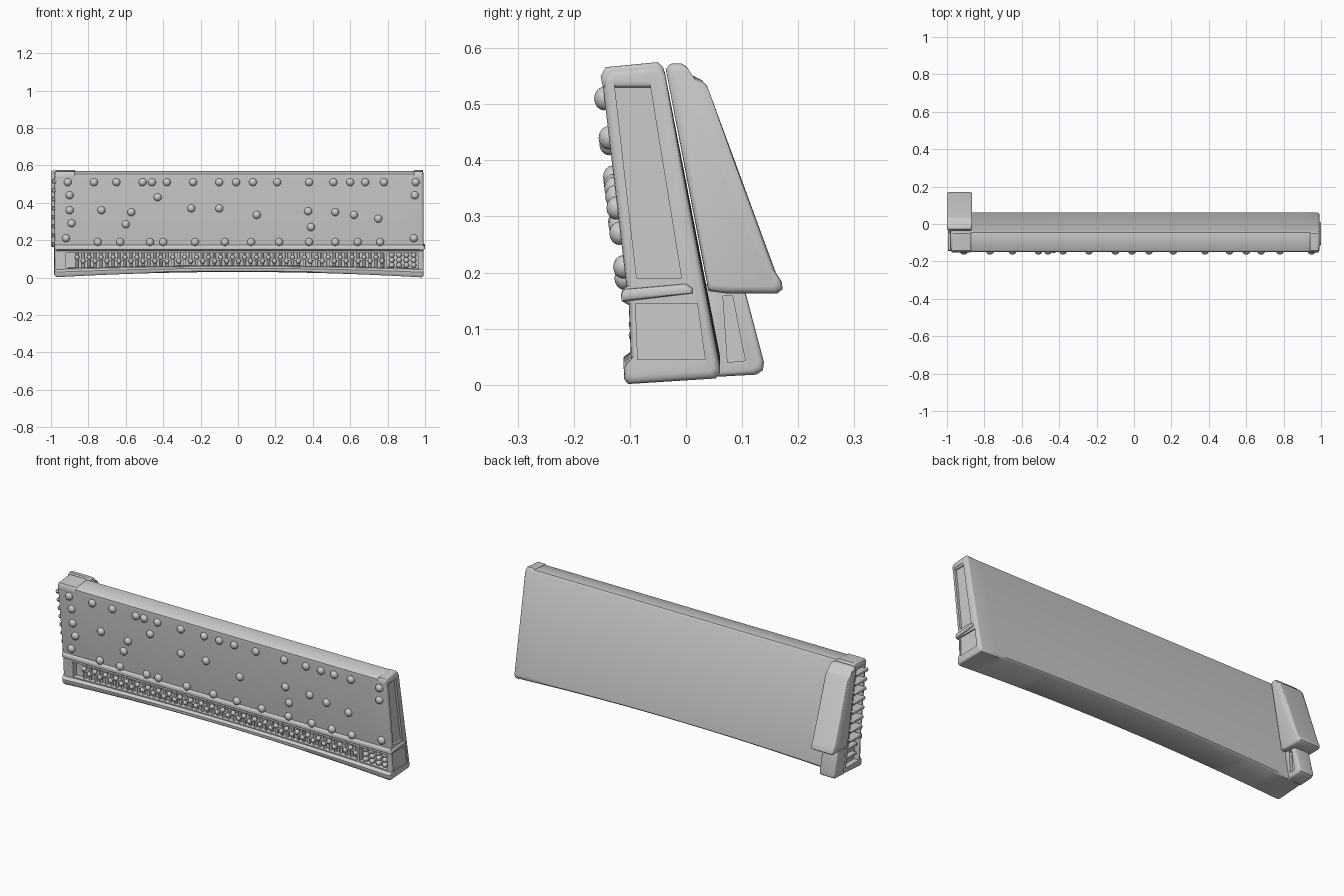
import bpy, bmesh, math
from mathutils import Matrix, Vector

if "Cube" in bpy.data.objects:
    bpy.data.objects.remove(bpy.data.objects["Cube"])

grey = bpy.data.materials.new("plain_grey")
grey.diffuse_color = (0.6, 0.6, 0.6, 1)
grey.use_nodes = True
grey.node_tree.nodes["Principled BSDF"].inputs["Base Color"].default_value = grey.diffuse_color


def finish(name, bm):
    bmesh.ops.recalc_face_normals(bm, faces=bm.faces)
    me = bpy.data.meshes.new(name)
    bm.to_mesh(me)
    bm.free()
    me.materials.append(grey)
    ob = bpy.data.objects.new(name, me)
    bpy.context.collection.objects.link(ob)
    return ob


def loft(name, pts, x0, x1, r=0.0, arch=0.0, steps=1):
    """Sweep a (y, z) profile along x with rounded ends and an optional arched underside."""
    ys, zs = [p[0] for p in pts], [p[1] for p in pts]
    cy, cz = (min(ys) + max(ys)) / 2, (min(zs) + max(zs)) / 2
    hy, hz = (max(ys) - min(ys)) / 2, (max(zs) - min(zs)) / 2
    full = [(x0 + r + (x1 - x0 - 2 * r) * i / steps, 0) for i in range(steps + 1)]
    if r:
        ends = [(r * (1 - math.cos(a)), r * (1 - math.sin(a)))
                for a in (0, math.pi / 6, math.pi / 3)]
        full = ([(x0 + d, s) for d, s in ends] + full
                + [(x1 - d, s) for d, s in reversed(ends)])
    bm = bmesh.new()
    rings = []
    for x, s in full:
        ring = []
        for y, z in pts:
            y2 = cy + (y - cy) * (1 - s / hy)
            z2 = cz + (z - cz) * (1 - s / hz)
            z2 += arch * max(0, 1 - x * x) * max(0, min(1, (0.1 - z2) / 0.1))
            ring.append(bm.verts.new((x, y2, z2)))
        rings.append(ring)
    n = len(pts)
    for a, b in zip(rings, rings[1:]):
        for i in range(n):
            bm.faces.new((a[i], a[(i + 1) % n], b[(i + 1) % n], b[i]))
    bm.faces.new(rings[0])
    bm.faces.new(rings[-1])
    return finish(name, bm)


def cut(ob, cutter):
    m = ob.modifiers.new("cut", 'BOOLEAN')
    m.operation, m.solver, m.object = 'DIFFERENCE', 'EXACT', cutter
    bpy.context.view_layer.objects.active = ob
    bpy.ops.object.modifier_apply(modifier=m.name)
    bpy.data.objects.remove(cutter)


def front_y(z):
    return -0.106 - 0.113 * (z - 0.175)


def beads(name, items, squash=1.0, seg=12):
    """Balls given as (x, y, z, radius), joined in one object."""
    bm = bmesh.new()
    for x, y, z, r in items:
        bmesh.ops.create_uvsphere(bm, u_segments=seg, v_segments=seg * 2 // 3, radius=1,
                                  matrix=Matrix.Translation((x, y, z))
                                  @ Matrix.Diagonal((r, r * squash, r, 1)))
    return finish(name, bm)


# Leaning slab with a ledge and a bottom lip
slab = loft("slab", [
    (-0.103, 0.0), (-0.11, 0.008), (-0.111, 0.028), (-0.098, 0.042), (-0.102, 0.142),
    (-0.114, 0.149), (-0.116, 0.16), (-0.113, 0.17), (-0.106, 0.175), (-0.149, 0.54),
    (-0.148, 0.555), (-0.138, 0.563), (-0.06, 0.571), (-0.046, 0.57), (-0.038, 0.558),
    (0.06, 0.035), (0.061, 0.02), (0.053, 0.01)], -0.98, 0.992, 0.014, 0.03, 24)

# Long opening along the bottom front
cut(slab, loft("opening_cutter", [(-0.2, 0.044), (-0.2, 0.136), (-0.07, 0.131), (-0.07, 0.05)],
               -0.92, 0.965, 0, 0.03, 24))

# Recessed panels at both ends
panel = [(-0.128, 0.54), (-0.065, 0.54), (-0.008, 0.19), (-0.088, 0.19)]
cut(slab, loft("right_panel_cutter", panel, 0.98, 1.1))
low = [(-0.09, 0.145), (0.02, 0.145), (0.034, 0.045), (-0.086, 0.045)]
cut(slab, loft("right_low_cutter", low, 0.986, 1.1))
cut(slab, loft("left_panel_cutter",
               [(-0.128, 0.54), (-0.06, 0.54), (0.03, 0.04), (-0.082, 0.04)], -1.1, -0.95))

# Raised band on the right end
band = loft("right_band", [(-0.114, 0.148), (-0.116, 0.158), (-0.112, 0.17), (0.0, 0.18),
                           (0.012, 0.172), (0.012, 0.163)], 0.965, 1.0, 0.008)

# Raised top corners
for name, a, b in (("left_top_corner", -0.978, -0.87), ("right_top_corner", 0.94, 0.99)):
    loft(name, [(-0.148, 0.53), (-0.152, 0.55), (-0.143, 0.566), (-0.05, 0.575),
                (-0.04, 0.565), (-0.036, 0.53)], a, b, 0.008)

# Ribs in the left end
for i in range(10):
    z = 0.08 + i * 0.048
    y = -0.006 - 0.168 * (z - 0.04)
    loft("left_rib", [(y - 0.055, z - 0.009), (y - 0.06, z), (y - 0.055, z + 0.009),
                      (y + 0.035, z + 0.014), (y + 0.04, z + 0.005), (y + 0.035, z - 0.004)],
         -0.995 if z > 0.17 else -0.975, -0.94, 0.006)

# Sloping rear block with a flared lower edge
loft("rear_block", [
    (-0.036, 0.562), (-0.028, 0.572), (-0.008, 0.573), (0.002, 0.566), (0.012, 0.551),
    (0.028, 0.543), (0.038, 0.532), (0.16, 0.2), (0.171, 0.183), (0.172, 0.17),
    (0.163, 0.163), (0.07, 0.163), (0.04, 0.167)], -1.0, -0.866, 0.012)

# Foot below the rear block, hollowed on its inner side
foot = loft("rear_foot", [(0.05, 0.014), (0.125, 0.018), (0.137, 0.026), (0.139, 0.04),
                          (0.102, 0.18), (0.03, 0.18)], -0.985, -0.895, 0.01)
cut(foot, loft("foot_cutter", [(0.074, 0.04), (0.106, 0.043), (0.1, 0.07), (0.083, 0.158),
                               (0.066, 0.158)], -0.912, -0.8))

# Round rivets on the front panel
top_row = [-.91, -.77, -.65, -.51, -.46, -.38, -.24, -.10, -.01, .08, .21, .38, .51, .60,
           .68, .78, .95]
low_row = [-.92, -.75, -.63, -.47, -.40, -.23, -.07, .07, .22, .38, .52, .64, .76, .94]
middle = [(-.90, .44), (.945, .44), (-.43, .43), (-.90, .36), (-.73, .36), (-.57, .35),
          (-.25, .37), (-.10, .37), (.10, .335), (.375, .355), (.52, .35), (.62, .335),
          (.75, .315), (-.89, .29), (-.60, .285), (.39, .27)]
spots = ([(x, .51) for x in top_row] + middle
         + [(x, .21 if abs(x) > .9 else .19) for x in low_row])
beads("rivets", [(x, front_y(z) - 0.002, z, 0.021) for x, z in spots], 0.85)

# Row of rods with ball joints inside the opening
bm = bmesh.new()
count = 52
xs = [-0.86 + 1.63 * i / (count - 1) for i in range(count)]
for x in xs:
    z0 = 0.05 + 0.015 * (1 - x * x)
    bmesh.ops.create_cone(bm, cap_ends=True, segments=8, radius1=0.008, radius2=0.008,
                          depth=0.14 - z0,
                          matrix=Matrix.Translation((x, -0.08, (0.14 + z0) / 2)))
finish("rods", bm)
beads("rod_balls", [(x, -0.09, 0.088 if i % 2 else 0.108, 0.013)
                    for i, x in enumerate(xs)], 1.0, 9)
loft("rod_rail", [(-0.092, 0.092), (-0.092, 0.104), (-0.068, 0.104), (-0.068, 0.092)],
     -0.87, 0.78)

# Divider and block of knobs at the right of the opening
loft("divider", [(-0.097, 0.04), (-0.1, 0.14), (-0.06, 0.14), (-0.06, 0.04)], 0.782, 0.796)
beads("knobs", [(0.822 + 0.039 * i, -0.078, 0.066 + 0.027 * j, 0.015)
                for i in range(4) for j in range(3)], 1.2, 9)

# Smooth shading that keeps the hard edges
bpy.ops.object.select_all(action='DESELECT')
for ob in bpy.context.scene.objects:
    ob.select_set(True)
    bpy.context.view_layer.objects.active = ob
bpy.ops.object.shade_smooth_by_angle(angle=math.radians(45))
